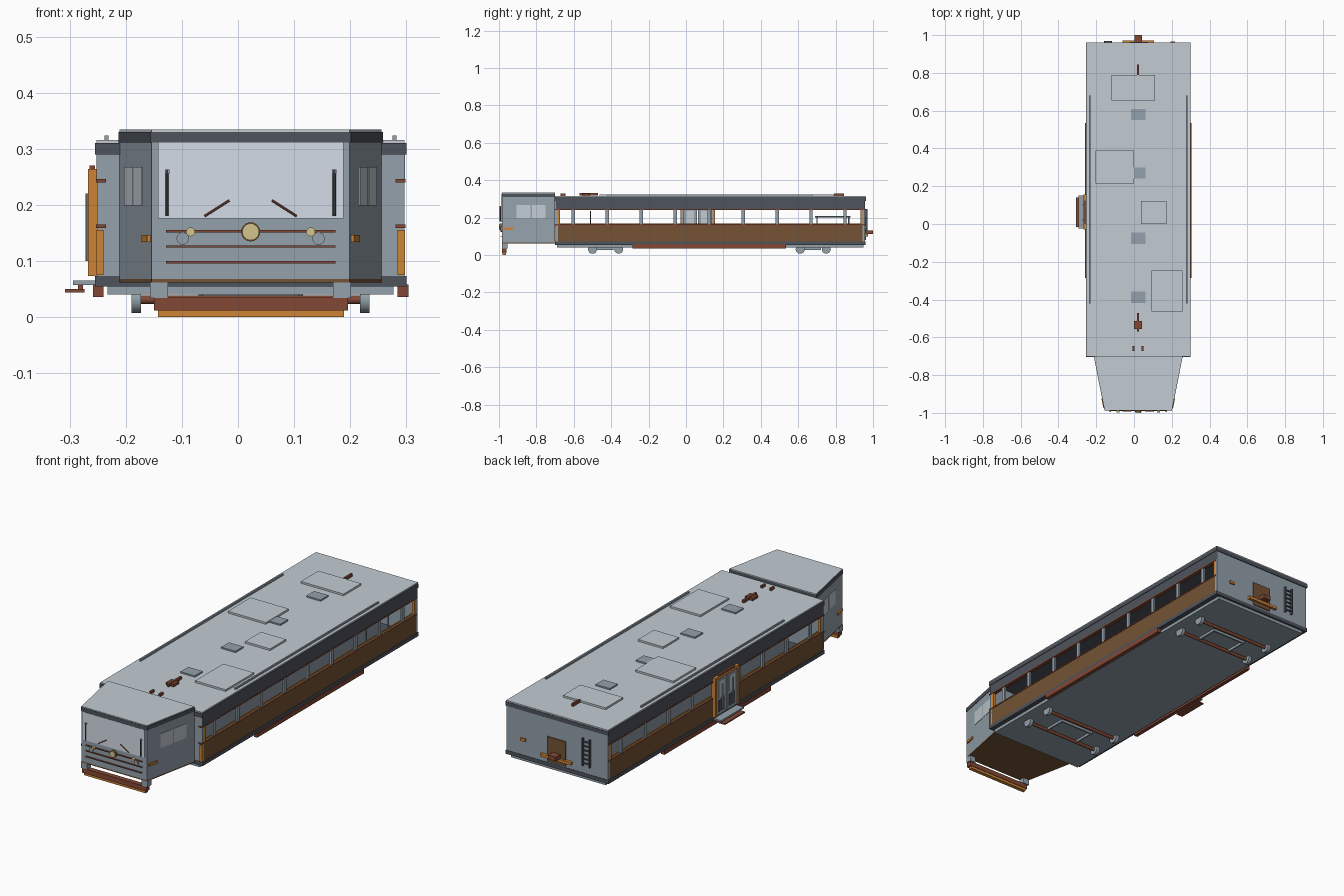
import bpy, bmesh, math
from mathutils import Vector

CX = 0.0225      # body centre line
HW = 0.2775      # body half width
Y0, Y1 = -0.70, 0.96


def material(name, r, g, b):
    m = bpy.data.materials.new(name)
    m.diffuse_color = [((c / 255 + 0.055) / 1.055) ** 2.4 for c in (r, g, b)] + [1]
    return m


ROOF = material("light grey", 194, 204, 212)
WALL = material("mid grey", 148, 161, 171)
GLASS = material("pale glass", 213, 221, 232)
TRIM = material("dark slate", 78, 83, 92)
WOOD = material("brown wood", 117, 83, 53)
ORANGE = material("orange", 206, 132, 54)
RUST = material("rust red", 130, 72, 52)
LAMP = material("lamp yellow", 212, 195, 140)


def finish(name, bm, mat):
    bmesh.ops.recalc_face_normals(bm, faces=bm.faces)
    me = bpy.data.meshes.new(name)
    bm.to_mesh(me)
    bm.free()
    me.materials.append(mat)
    ob = bpy.data.objects.new(name, me)
    bpy.context.collection.objects.link(ob)
    return ob


def prism(name, pts, z0, z1, mat):
    """Plan outline extruded from z0 to z1."""
    bm = bmesh.new()
    f = bm.faces.new([bm.verts.new((x, y, z0)) for x, y in pts])
    up = bmesh.ops.extrude_face_region(bm, geom=[f])
    for v in up["geom"]:
        if isinstance(v, bmesh.types.BMVert):
            v.co.z = z1
    return finish(name, bm, mat)


def box(name, x0, x1, y0, y1, z0, z1, mat):
    return prism(name, [(x0, y0), (x1, y0), (x1, y1), (x0, y1)], z0, z1, mat)


def rod(name, a, b, r, mat, n=12):
    """Cylinder between two points."""
    a, b = Vector(a), Vector(b)
    bm = bmesh.new()
    bmesh.ops.create_cone(bm, cap_ends=True, segments=n, radius1=r, radius2=r, depth=(b - a).length)
    rot = (b - a).to_track_quat('Z', 'Y')
    for v in bm.verts:
        v.co = rot @ v.co + (a + b) / 2
    ob = finish(name, bm, mat)
    if n > 8:
        for p in ob.data.polygons:
            p.use_smooth = len(p.vertices) == 4
    return ob


def sbox(name, s, d0, d1, y0, y1, z0, z1, mat):
    """Box on side s, at distances d0..d1 from the centre line."""
    a, b = sorted((CX + s * d0, CX + s * d1))
    return box(name, a, b, y0, y1, z0, z1, mat)


# Floor, skirt and end walls
box("floor_skirt", CX - HW, CX + HW, Y0, Y1, 0.055, 0.073, TRIM)
box("underfloor_plate", CX - 0.255, CX + 0.255, Y0 + 0.01, Y1 - 0.01, 0.04, 0.055, WALL)
box("rear_wall", CX - 0.274, CX + 0.274, Y1 - 0.015, Y1 - 0.002, 0.073, 0.29, WALL)
box("front_bulkhead", CX - 0.274, CX + 0.274, Y0 + 0.002, Y0 + 0.015, 0.073, 0.29, WALL)

# Roof
box("cornice", CX - HW, CX + HW, Y0 - 0.003, Y1 + 0.002, 0.29, 0.31, TRIM)
box("roof", CX - HW + 0.003, CX + HW - 0.003, Y0, Y1, 0.31, 0.316, ROOF)

# Side walls with open window band
for s, side in ((-1, "left"), (1, "right")):
    sbox(side + "_lower_wall", s, 0.262, 0.274, Y0 + 0.004, Y1 - 0.004, 0.073, 0.166, WOOD)
    sbox(side + "_fascia", s, 0.262, 0.275, Y0 + 0.003, Y1 - 0.003, 0.246, 0.29, TRIM)
    for z in (0.159, 0.240):
        sbox(side + "_window_rail", s, 0.258, 0.276, Y0 - 0.003, Y1 - 0.006, z, z + 0.006, RUST)
    sbox(side + "_inner_lining", s, 0.257, 0.262, Y0 + 0.02, Y1 - 0.02, 0.13, 0.169, ORANGE)
    for i in range(9):
        y = -0.602 + 0.1815 * i
        sbox(side + "_window_post", s, 0.264, 0.273, y - 0.009, y + 0.009, 0.165, 0.247, WALL)
    for y in (Y0 + 0.012, Y1 - 0.026):
        sbox(side + "_end_post", s, 0.262, 0.274, y, y + 0.014, 0.165, 0.247, ORANGE)
    sbox(side + "_corner_panel", s, 0.262, 0.275, Y0 - 0.003, Y0 + 0.004, 0.075, 0.155, ORANGE)
    sbox(side + "_sill_beam", s, 0.262, 0.281, -0.285, 0.535, 0.036, 0.058, RUST)
    sbox(side + "_roof_rail", s, 0.253, 0.260, -0.42, 0.68, 0.316, 0.324, WALL)

# Interior hand rail and pole
rod("interior_pole", (CX, -0.51, 0.073), (CX, -0.51, 0.235), 0.003, TRIM, 8)
rod("interior_rail", (0.2, 0.69, 0.205), (0.2, 0.88, 0.205), 0.004, WALL, 8)
for y in (0.70, 0.87):
    rod("interior_rail_post", (0.2, y, 0.073), (0.2, y, 0.205), 0.003, WALL, 8)

# Roof panels, vents and small fittings
for x0, x1, y0, y1 in ((-0.12, 0.11, 0.655, 0.79), (-0.205, 0, 0.215, 0.39),
                       (0.038, 0.173, 0, 0.122), (0.093, 0.257, -0.462, -0.245)):
    box("roof_panel", x0, x1, y0, y1, 0.316, 0.325, ROOF)
for y in (0.58, 0.27, -0.075, -0.388):
    box("roof_vent", -0.017, 0.06, y - 0.03, y + 0.03, 0.316, 0.323, WALL)
box("rear_aerial", 0.016, 0.026, 0.79, 0.845, 0.316, 0.330, RUST)
box("horn_box", 0, 0.042, -0.555, -0.513, 0.316, 0.328, RUST)
box("horn_bar", 0.016, 0.027, -0.57, -0.47, 0.318, 0.331, RUST)
for x in (-0.002, 0.046):
    box("roof_horn", x - 0.005, x + 0.005, -0.672, -0.645, 0.316, 0.328, RUST)


# Tapered cab
def cab_half(y):
    return 0.2335 + (y + 0.70) / 0.285 * 0.057


FY = -0.985


def cab_layer(name, g, z0, z1, mat):
    a, b = cab_half(Y0) + g, cab_half(FY) + g
    prism(name, [(CX - b, FY - g), (CX + b, FY - g), (CX + a, Y0), (CX - a, Y0)], z0, z1, mat)


cab_layer("cab_floor", 0, 0.062, 0.068, WOOD)
cab_layer("cab_wall", 0, 0.068, 0.311, WALL)
cab_layer("cab_cornice", 0.002, 0.311, 0.330, TRIM)
cab_layer("cab_roof", 0.0, 0.330, 0.334, ROOF)
box("windshield", -0.143, 0.188, FY - 0.003, FY + 0.002, 0.176, 0.311, GLASS)


def cab_plate(name, s, y0, y1, z0, z1, t, mat):
    """Plate lying on the sloping cab side."""
    pts = [(CX + s * (cab_half(y) + d), y) for y, d in ((y0, -0.002), (y1, -0.002), (y1, t), (y0, t))]
    prism(name, pts, z0, z1, mat)


for s in (-1, 1):
    cab_plate("cab_side_window", s, -0.905, -0.832, 0.199, 0.268, 0.002, ROOF)
    cab_plate("cab_side_window", s, -0.824, -0.75, 0.199, 0.268, 0.002, ROOF)
    cab_plate("side_marker", s, -0.975, -0.925, 0.134, 0.146, 0.006, ORANGE)
    # Front mirror rods, wipers and lamps
    x = CX + s * 0.149
    rod("mirror_rod", (x, FY - 0.008, 0.18), (x, FY - 0.008, 0.262), 0.003, TRIM, 8)
    box("mirror_bracket", x - 0.004, x + 0.004, FY - 0.01, FY, 0.256, 0.263, WALL)
    rod("wiper", (CX + s * 0.082, FY - 0.006, 0.18), (CX + s * 0.038, FY - 0.006, 0.208), 0.002, RUST, 6)
    rod("small_lamp", (CX + s * 0.107, FY, 0.152), (CX + s * 0.107, FY - 0.012, 0.152), 0.008, LAMP, 20)
    rod("fog_lamp", (CX + s * 0.121, FY, 0.14), (CX + s * 0.121, FY - 0.006, 0.14), 0.011, WALL, 20)
    # Bumper brackets
    sbox("bumper_bracket", s, 0.147, 0.179, -0.985, -0.955, 0.034, 0.063, WALL)
rod("headlamp", (CX, FY, 0.152), (CX, FY - 0.015, 0.152), 0.015, LAMP, 24)
rod("headlamp_rim", (CX, FY, 0.152), (CX, FY - 0.010, 0.152), 0.017, WOOD, 24)
for z in (0.098, 0.126, 0.153):
    box("front_bar", -0.128, 0.174, FY - 0.006, FY, z - 0.002, z + 0.002, RUST)
box("bumper", -0.150, 0.196, -0.985, -0.960, 0.012, 0.035, RUST)
box("bumper_lip", -0.143, 0.189, -0.98, -0.962, 0.0, 0.012, ORANGE)

# Wheels, axles and bogie tubes
for yc in (-0.43, 0.68):
    for y in (yc - 0.07, yc + 0.07):
        rod("axle", (CX - 0.2, y, 0.031), (CX + 0.2, y, 0.031), 0.008, RUST)
        for s in (-1, 1):
            rod("wheel", (CX + s * 0.195, y, 0.031), (CX + s * 0.212, y, 0.031), 0.024, WALL, 20)
    for s in (-1, 1):
        sbox("bogie_tube", s, 0.085, 0.093, yc - 0.07, yc + 0.04, 0.028, 0.041, WALL)
    box("bogie_crossbar", CX - 0.093, CX + 0.093, yc + 0.034, yc + 0.042, 0.028, 0.041, WALL)

# Left side door with frame and steps
XL = CX - HW
for y in (-0.03, 0.143):
    box("door_frame_post", XL - 0.012, XL + 0.01, y, y + 0.012, 0.073, 0.262, ORANGE)
box("door_frame_head", XL - 0.012, XL + 0.01, -0.03, 0.155, 0.25, 0.264, ORANGE)
box("door_hood", XL - 0.010, XL, 0.0, 0.125, 0.264, 0.270, RUST)
for y in (-0.016, 0.065):
    box("door_leaf", XL - 0.008, XL + 0.014, y, y + 0.075, 0.075, 0.25, WALL)
    box("door_window", XL - 0.010, XL + 0.016, y + 0.016, y + 0.059, 0.16, 0.238, ROOF)
    box("door_lower_panel", XL - 0.010, XL, y + 0.016, y + 0.059, 0.09, 0.145, TRIM)
    rod("door_handle", (XL - 0.014, y + 0.037, 0.10), (XL - 0.014, y + 0.037, 0.22), 0.003, WALL, 8)
box("door_step", -0.294, XL + 0.01, -0.025, 0.15, 0.057, 0.065, WALL)
box("lower_step", -0.308, -0.274, -0.015, 0.14, 0.044, 0.05, RUST)
for y in (0.0, 0.12):
    box("step_hanger", -0.285, -0.276, y, y + 0.008, 0.048, 0.06, RUST)

# Rear hatch, coupler, ladder and marker
box("rear_hatch", -0.025, 0.075, Y1 - 0.004, Y1 + 0.003, 0.08, 0.20, WOOD)
box("rear_beam", -0.06, 0.105, Y1 - 0.004, Y1 + 0.012, 0.098, 0.112, ORANGE)
box("coupler", 0.002, 0.043, Y1 - 0.004, 1.0, 0.112, 0.132, RUST)
box("rear_marker", 0.192, 0.218, Y1 - 0.004, Y1 + 0.005, 0.142, 0.156, ORANGE)
for x in (-0.16, -0.122):
    box("ladder_rail", x, x + 0.006, Y1 - 0.003, Y1 + 0.01, 0.11, 0.245, TRIM)
for i in range(6):
    z = 0.122 + 0.021 * i
    box("ladder_rung", -0.16, -0.118, Y1 + 0.002, Y1 + 0.008, z, z + 0.005, TRIM)
